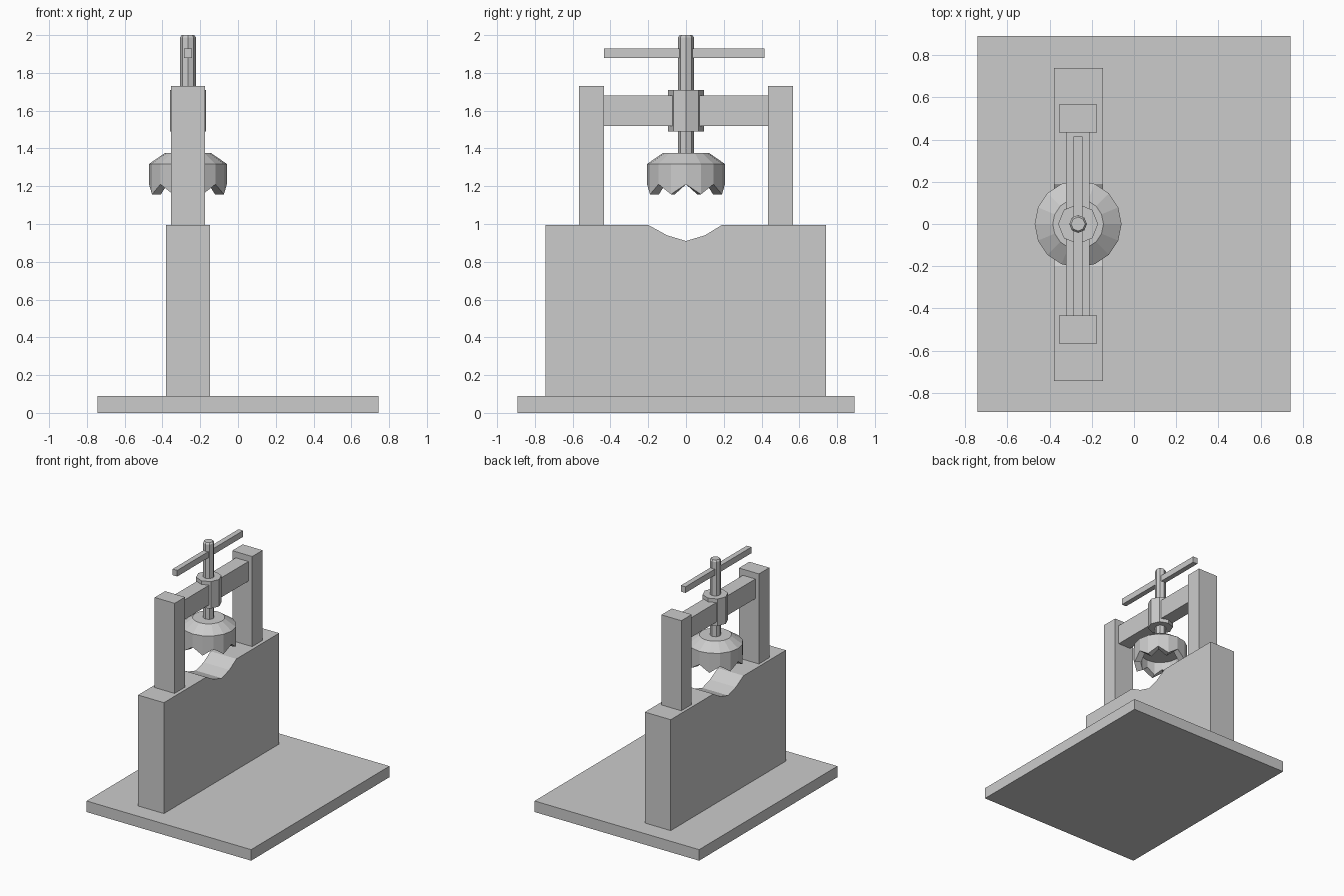
import bpy, bmesh
from math import cos, sin, pi

if "Cube" in bpy.data.objects:
    bpy.data.objects.remove(bpy.data.objects["Cube"])

CX = -0.265  # x of the press axis


def finish(name, bm):
    bmesh.ops.recalc_face_normals(bm, faces=bm.faces)
    me = bpy.data.meshes.new(name)
    bm.to_mesh(me)
    bm.free()
    ob = bpy.data.objects.new(name, me)
    bpy.context.collection.objects.link(ob)
    return ob


def box(name, x0, x1, y0, y1, z0, z1):
    bm = bmesh.new()
    bmesh.ops.create_cube(bm, size=1)
    for v in bm.verts:
        v.co.x = x1 if v.co.x > 0 else x0
        v.co.y = y1 if v.co.y > 0 else y0
        v.co.z = z1 if v.co.z > 0 else z0
    return finish(name, bm)


def lathe(name, sides, rings):
    """rings: (radius, z of even corners, z of odd corners)"""
    bm = bmesh.new()
    loops = []
    for r, za, zb in rings:
        loops.append([bm.verts.new((CX + r * cos(2 * pi * i / sides),
                                    r * sin(2 * pi * i / sides),
                                    zb if i % 2 else za)) for i in range(sides)])
    for a, b in zip(loops, loops[1:]):
        for i in range(sides):
            j = (i + 1) % sides
            bm.faces.new((a[i], a[j], b[j], b[i]))
    bm.faces.new(loops[0])
    bm.faces.new(loops[-1])
    return finish(name, bm)


# Base plate
box("base_plate", -0.743, 0.743, -0.892, 0.892, 0, 0.09)

# Upright wall with a scooped notch in its top edge
profile = [(-0.745, 0.09), (0.74, 0.09), (0.74, 0.995), (0.19, 0.995), (0.1, 0.94),
           (0, 0.91), (-0.1, 0.94), (-0.2, 0.995), (-0.745, 0.995)]
bm = bmesh.new()
face = bm.faces.new([bm.verts.new((-0.38, y, z)) for y, z in profile])
ext = bmesh.ops.extrude_face_region(bm, geom=[face], use_keep_orig=True)
bmesh.ops.translate(bm, vec=(0.233, 0, 0),
                    verts=[g for g in ext["geom"] if isinstance(g, bmesh.types.BMVert)])
finish("notched_wall", bm)

# Frame posts and crossbeam
for side, y in (("front", -0.5), ("back", 0.5)):
    box(side + "_post", -0.355, -0.175, y - 0.067, y + 0.067, 0.995, 1.73)
box("crossbeam", -0.323, -0.21, -0.435, 0.435, 1.52, 1.68)

# Threaded collar, screw shaft and turning handle
lathe("collar", 8, [(0.095, 1.49, 1.49), (0.095, 1.71, 1.71)])
lathe("screw_shaft", 8, [(0.042, 1.36, 1.36), (0.042, 1.988, 1.988), (0.033, 2.0, 2.0)])
box("handle", CX - 0.021, CX + 0.021, -0.435, 0.415, 1.88, 1.93)

# Hollow press head with teeth round the rim
lathe("toothed_head", 16, [(0.12, 1.377, 1.377), (0.206, 1.318, 1.318),
                           (0.206, 1.21, 1.157), (0.155, 1.21, 1.157),
                           (0.155, 1.27, 1.27)])
